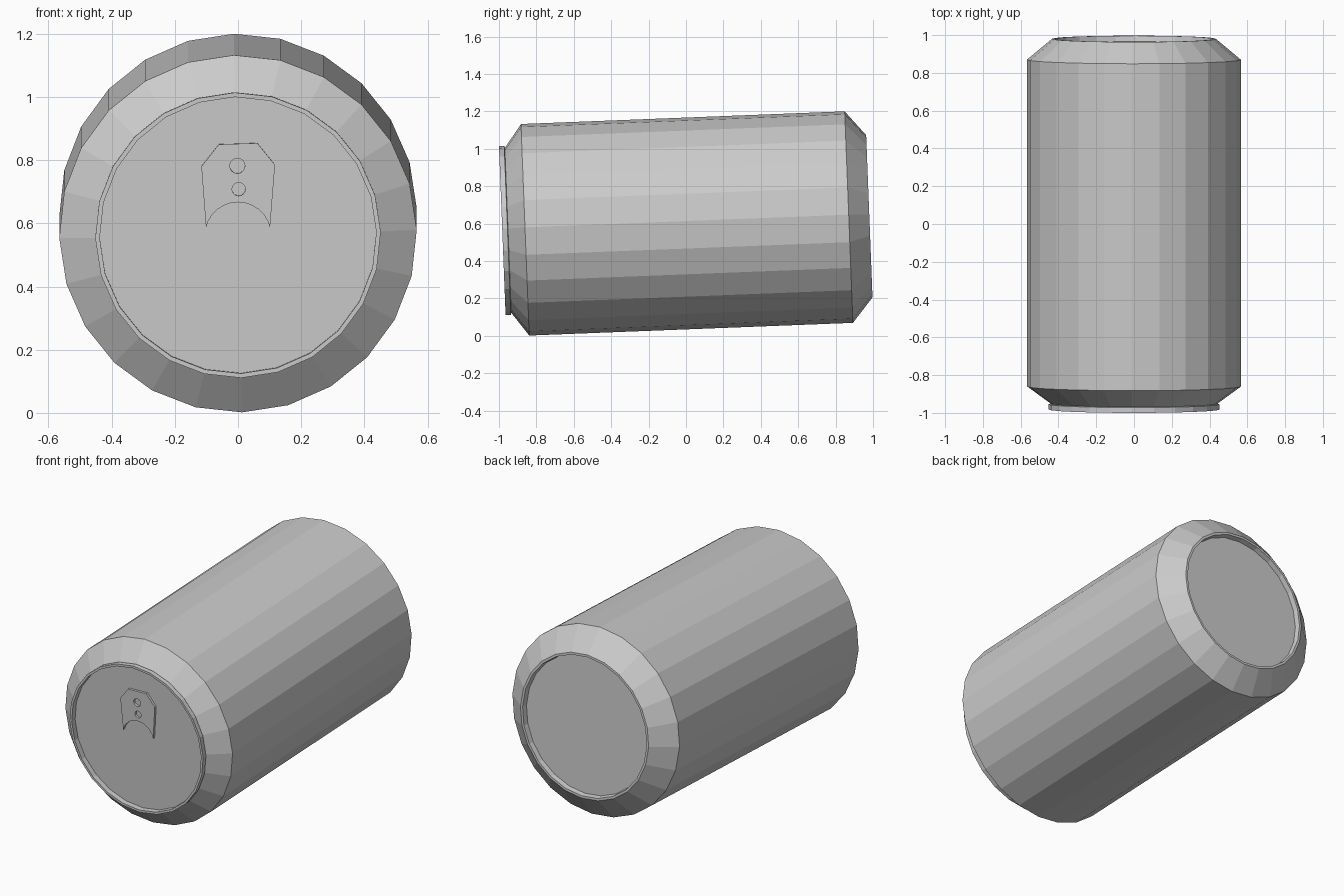
import bpy, bmesh
from math import sin, cos, radians
from mathutils import Matrix, Vector

if "Cube" in bpy.data.objects:
    bpy.data.objects.remove(bpy.data.objects["Cube"])

SIDES = 24
TILT = radians(2.24)
ROLL = radians(1.3)
place = Matrix.Translation((0, 0.005, 0.601)) @ Matrix.Rotation(TILT, 4, 'X')


def lathe_y(name, profile):
    """Revolve (distance along y, radius) points around y and cap both ends."""
    bm = bmesh.new()
    rings = []
    for s, r in profile:
        ring = []
        for k in range(SIDES):
            a = radians(k * 360 / SIDES) + ROLL
            ring.append(bm.verts.new((r * cos(a), s, r * sin(a))))
        rings.append(ring)
    for a, b in zip(rings, rings[1:]):
        for k in range(SIDES):
            j = (k + 1) % SIDES
            bm.faces.new((a[k], a[j], b[j], b[k]))
    bm.faces.new(rings[0])
    bm.faces.new(rings[-1])
    bmesh.ops.recalc_face_normals(bm, faces=bm.faces)
    mesh = bpy.data.meshes.new(name)
    bm.to_mesh(mesh)
    bm.free()
    obj = bpy.data.objects.new(name, mesh)
    bpy.context.collection.objects.link(obj)
    obj.matrix_world = place
    return obj


# Can shell: recessed lid, raised rim, shoulders, recessed base
lathe_y("can_body", [
    (-0.955, 0.438), (-0.988, 0.438), (-0.988, 0.452), (-0.960, 0.452),
    (-0.957, 0.441), (-0.866, 0.566), (0.866, 0.566), (0.976, 0.434),
    (0.976, 0.420), (0.945, 0.415),
])


# Pull tab: flat plate with a curved notch and two holes
def circle(cx, cy, r, a0=0, a1=360, n=16):
    return [(cx + r * cos(radians(a0 + (a1 - a0) * i / n)),
             cy + r * sin(radians(a0 + (a1 - a0) * i / n))) for i in range(n)]


notch = circle(0, 0.0, 0.104, 13, 167, 12) + [(-0.1013, 0.0234)]
outline = [(-0.116, 0.217), (-0.061, 0.287), (0.061, 0.291), (0.117, 0.222)] + notch
curve = bpy.data.curves.new("pull_tab", 'CURVE')
curve.dimensions = '2D'
curve.fill_mode = 'BOTH'
curve.extrude = 0.007
for pts in (outline, circle(-0.002, 0.219, 0.024), circle(0.002, 0.145, 0.021)):
    sp = curve.splines.new('POLY')
    sp.points.add(len(pts) - 1)
    for p, (x, y) in zip(sp.points, pts):
        p.co = (x, y, 0, 1)
    sp.use_cyclic_u = True
tab = bpy.data.objects.new("pull_tab", curve)
bpy.context.collection.objects.link(tab)
tab.matrix_world = place @ Matrix.Translation((0, -0.962, 0)) @ Matrix.Rotation(radians(90), 4, 'X')
bpy.context.view_layer.objects.active = tab
tab.select_set(True)
bpy.ops.object.convert(target='MESH')
for poly in bpy.context.object.data.polygons:
    poly.use_smooth = False
